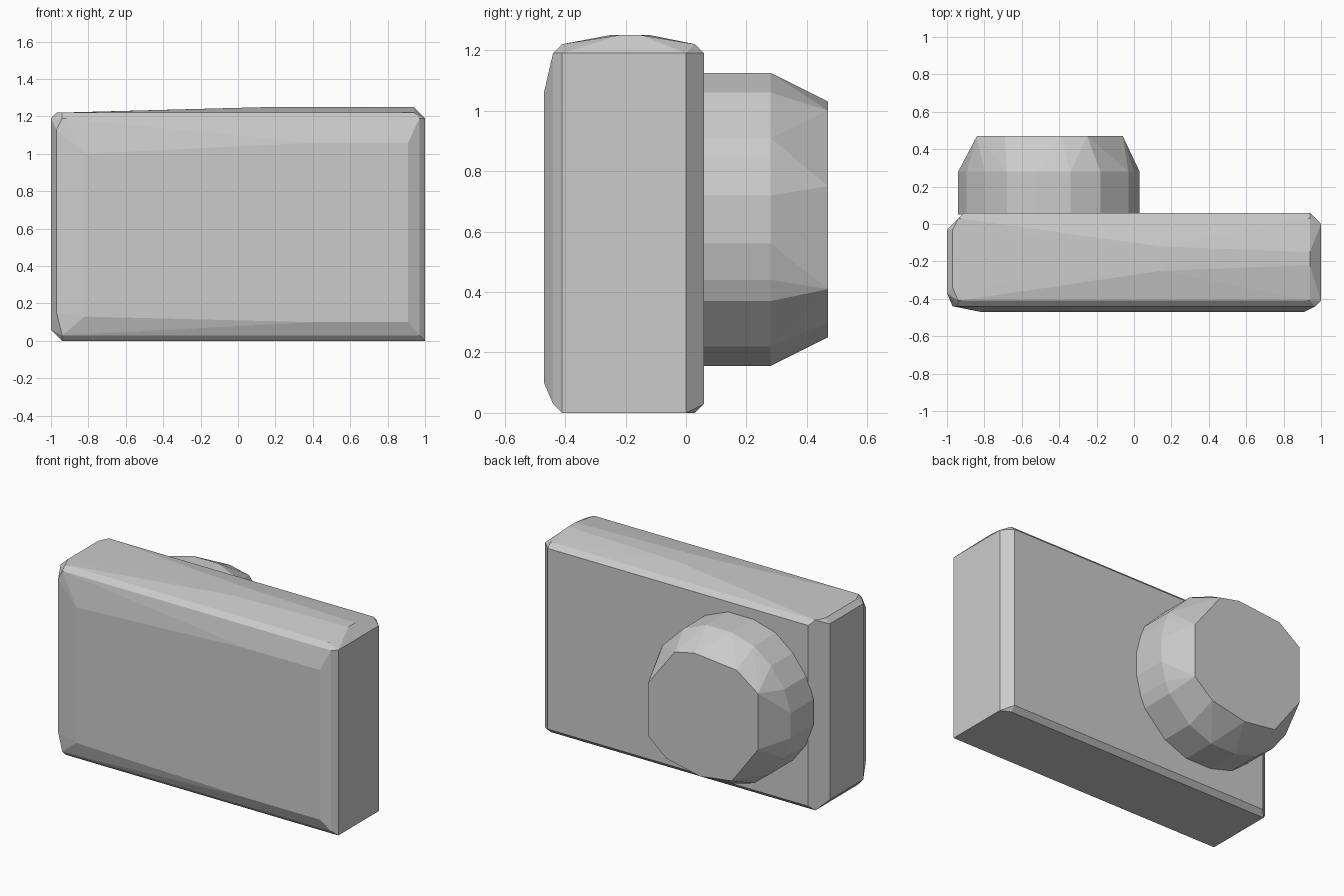
import bpy
import bmesh

default_cube = bpy.data.objects.get("Cube")
if default_cube:
    bpy.data.objects.remove(default_cube, do_unlink=True)

# One plain grey for the whole model
grey = bpy.data.materials.new("plain grey")
grey.use_nodes = True
colour = (0.6, 0.6, 0.6, 1)
grey.diffuse_color = colour
for node in grey.node_tree.nodes:
    if node.type == "BSDF_PRINCIPLED":
        node.inputs["Base Color"].default_value = colour


def hull_part(name, points):
    """Wrap a flat-shaded convex shell around a set of corner points."""
    bm = bmesh.new()
    for point in points:
        bm.verts.new(point)
    result = bmesh.ops.convex_hull(bm, input=bm.verts[:])
    leftovers = {g for g in result["geom_interior"] + result["geom_unused"]
                 if isinstance(g, bmesh.types.BMVert) and g.is_valid}
    bmesh.ops.delete(bm, geom=list(leftovers), context="VERTS")
    bmesh.ops.dissolve_limit(bm, angle_limit=0.01, verts=bm.verts[:], edges=bm.edges[:])
    bmesh.ops.recalc_face_normals(bm, faces=bm.faces[:])
    mesh = bpy.data.meshes.new(name)
    bm.to_mesh(mesh)
    bm.free()
    mesh.materials.append(grey)
    part = bpy.data.objects.new(name, mesh)
    bpy.context.collection.objects.link(part)
    return part


def ring(profile, y):
    """Place an x, z outline at depth y."""
    return [(x, y, z) for x, z in profile]


def uprights(corners, low, high):
    """Raise each x, y corner into a vertical edge."""
    return [(x, y, z) for x, y in corners for z in (low, high)]


# Camera body: chamfered slab with a softly raised top
front_panel = [(-.82, .13), (-.82, 1), (.4, 1.06), (.91, 1.06), (.91, .1), (.4, .1)]
front_bevel = [(-.97, .15), (-.97, 1.13), (-.94, .03), (-.94, 1.19), (.97, .03), (.97, 1.19)]
back_panel = [(-.91, .03), (-.91, 1.19), (.94, .03), (.94, 1.19)]
body = ring(front_panel, -.47) + ring(front_bevel, -.44) + ring(back_panel, .06)

# Plain right end, and the more rounded opposite end
body += uprights([(1, -.41), (1, 0)], 0, 1.19)
body += uprights([(-1, -.37), (-1, -.03)], .06, 1.19)

# Top and bottom borders
body += uprights([(-.94, .03), (-.94, -.41), (.94, .03), (.94, -.41)], 0, 1.22)
body += [(-.97, y, 1.22) for y in (-.34, -.03)]

# Raised ridge along the top
body += [(.15, -.12, 1.25), (.15, -.25, 1.25), (.94, -.15, 1.25), (.94, -.22, 1.25)]
hull_part("camera_body", body)

# Lens barrel: faceted drum that tapers to a smaller flat face
centre_x, centre_z = -.455, .64
right_side = [(.115, .485), (.275, .42), (.425, .27), (.455, .2), (.485, .08)]
left_side = [(-.065, .485), (-.225, .44), (-.345, .345), (-.44, .22), (-.485, .08)]
rim = [(centre_x + x, centre_z + side * z)
       for x, z in right_side + left_side for side in (1, -1)]
lens_face = [(-.39, 1.03), (-.25, 1), (-.06, .75), (-.06, .41), (-.19, .3),
             (-.43, .25), (-.655, .28), (-.84, .53), (-.84, .89), (-.69, 1)]
hull_part("lens_barrel", ring(rim, .05) + ring(rim, .28) + ring(lens_face, .47))
